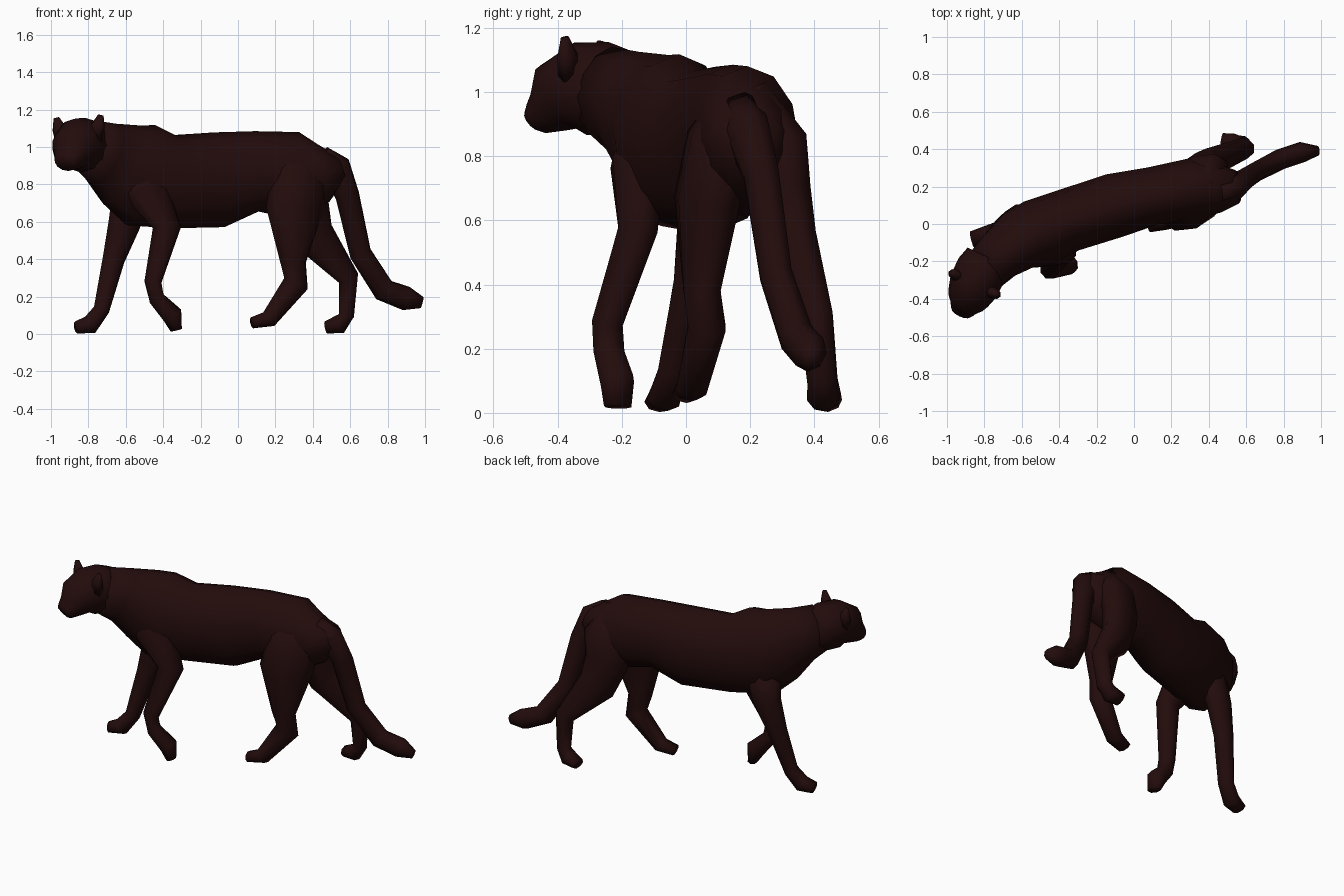
import bpy, bmesh, math
from mathutils import Vector

fur = bpy.data.materials.new("dark brown fur")
fur.diffuse_color = (0.017, 0.0035, 0.0035, 1)

BODY_SIDE = Vector((-0.342, 0.94, 0))      # across the body, which walks diagonally


def tube(name, stations, width, side=BODY_SIDE, sides=8):
    """Loft oval rings; a station is x, y, z, half depth; width(depth) gives the half width."""
    bm = bmesh.new()
    pts = [Vector(s[:3]) for s in stations]
    rings = []
    for i, p in enumerate(pts):
        t = (pts[min(i + 1, len(pts) - 1)] - pts[max(i - 1, 0)]).normalized()
        u = (side - side.dot(t) * t).normalized()
        v = t.cross(u)
        h = stations[i][3]
        ring = []
        for k in range(sides):
            a = 2 * math.pi * k / sides
            ring.append(bm.verts.new(p + u * width(h) * math.cos(a) + v * h * math.sin(a)))
        rings.append(ring)
    for a, b in zip(rings, rings[1:]):
        for k in range(sides):
            j = (k + 1) % sides
            bm.faces.new((a[k], a[j], b[j], b[k]))
    bm.faces.new(rings[0])
    bm.faces.new(rings[-1])
    bmesh.ops.recalc_face_normals(bm, faces=bm.faces)
    for f in bm.faces:
        f.smooth = True
    me = bpy.data.meshes.new(name)
    bm.to_mesh(me)
    bm.free()
    me.materials.append(fur)
    ob = bpy.data.objects.new(name, me)
    bpy.context.collection.objects.link(ob)


def leg(name, *stations):
    """Legs are flat at the thigh and round at the ankle."""
    tube(name, stations, lambda h: .034 + .38 * h)


# torso and neck, from rump to nape
tube("torso", [
    (0.55, 0.20, 0.89, .07), (0.46, 0.19, 0.86, .155), (0.32, 0.19, 0.845, .235),
    (0.10, 0.15, 0.87, .215), (-0.10, 0.10, 0.825, .255), (-0.35, 0.02, 0.815, .25),
    (-0.52, -0.05, 0.85, .28), (-0.62, -0.09, 0.905, .235), (-0.72, -0.17, 0.965, .175),
    (-0.80, -0.25, 1.005, .145)], lambda h: .06 + .44 * h, sides=12)

# tail
tube("tail", [
    (0.44, 0.17, 0.93, .08), (0.53, 0.19, 0.88, .085), (0.585, 0.235, 0.74, .068),
    (0.655, 0.28, 0.43, .062), (0.78, 0.345, 0.235, .065), (0.90, 0.385, 0.19, .065),
    (0.985, 0.392, 0.168, .03)],
    lambda h: .85 * h)

# legs, from shoulder or hip down to the toes
leg("front_leg_forward",
    (-0.55, 0.02, 0.82, .12), (-0.61, 0.04, 0.58, .09), (-0.665, 0.015, 0.40, .063),
    (-0.73, -0.04, 0.13, .045), (-0.79, -0.065, 0.05, .052), (-0.865, -0.085, 0.035, .033))
leg("front_leg_back",
    (-0.51, -0.12, 0.90, .10), (-0.50, -0.15, 0.78, .13), (-0.38, -0.15, 0.57, .08),
    (-0.455, -0.245, 0.28, .048), (-0.435, -0.24, 0.19, .045), (-0.35, -0.215, 0.10, .058),
    (-0.33, -0.213, 0.02, .03))
leg("hind_leg_forward",
    (0.34, 0.16, 0.98, .08), (0.33, 0.105, 0.84, .165), (0.30, 0.065, 0.66, .16),
    (0.295, 0.05, 0.38, .072), (0.31, 0.065, 0.27, .073), (0.165, 0.02, 0.08, .048),
    (0.075, 0.0, 0.06, .03))
leg("hind_leg_back",
    (0.34, 0.19, 1.00, .08), (0.35, 0.275, 0.83, .165), (0.36, 0.30, 0.68, .135),
    (0.41, 0.33, 0.52, .115), (0.59, 0.405, 0.30, .06), (0.58, 0.425, 0.10, .043),
    (0.54, 0.43, 0.05, .052), (0.47, 0.44, 0.035, .033))

# head, turned to the front: distance along the face direction, height, half depth
FACE = Vector((-0.43, -0.903, 0))
HEAD_SIDE = Vector((0.903, -0.43, 0))
CENTRE = Vector((-0.835, -0.285, 0))
profile = [(-.12, 1.01, .12), (-.05, 1.01, .145), (.05, 1.01, .145), (.12, .985, .118),
           (.155, .94, .08), (.195, .92, .055), (.21, .91, .038)]
tube("head", [(*(CENTRE + FACE * k + Vector((0, 0, z))), h) for k, z, h in profile],
     lambda h: .025 + .77 * h, HEAD_SIDE, 12)

# ears, mirrored across the head
for name, sgn in (("right_ear", 1), ("left_ear", -1)):
    base = CENTRE + FACE * .04
    tube(name, [(*(base + HEAD_SIDE * sgn * o + Vector((0, 0, z + .007 * sgn))), h)
                for o, z, h in ((.085, 1.05, .04), (.118, 1.11, .028), (.132, 1.163, .012))],
         lambda h: 1.4 * h, HEAD_SIDE)
